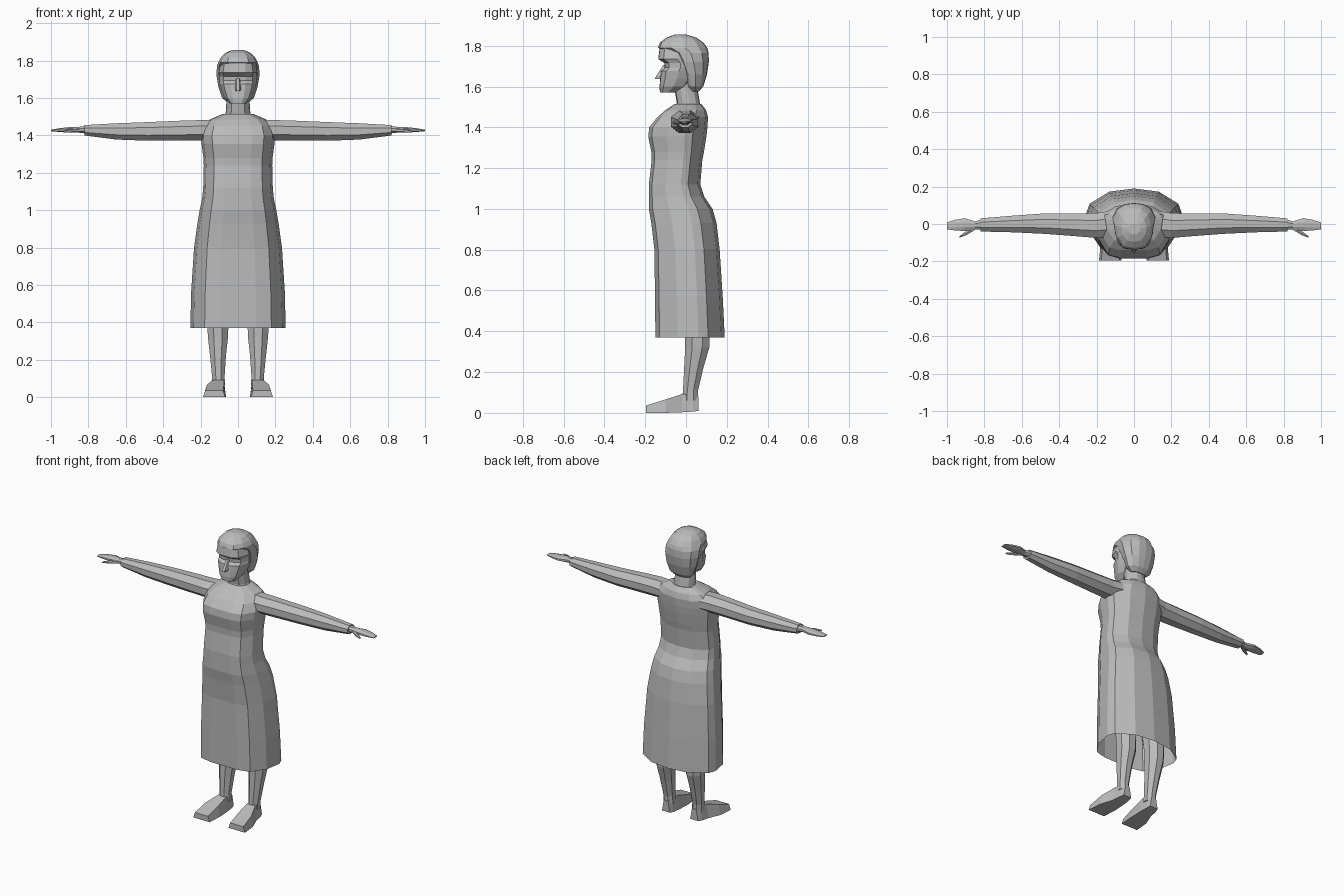
import bpy, bmesh, math

grey = bpy.data.materials.new("plain_grey")
grey.diffuse_color = (0.5, 0.5, 0.5, 1)


def loft(name, rings, cap_start=True, cap_end=True, mirror=False):
    """Skin a list of closed rings, optionally mirrored across x."""
    bm = bmesh.new()
    rows = [[bm.verts.new(p) for p in ring] for ring in rings]
    n = len(rows[0])
    for a, b in zip(rows, rows[1:]):
        for i in range(n):
            j = (i + 1) % n
            bm.faces.new((a[i], a[j], b[j], b[i]))
    if cap_start:
        bm.faces.new(rows[0][::-1])
    if cap_end:
        bm.faces.new(rows[-1])
    bmesh.ops.recalc_face_normals(bm, faces=bm.faces)
    mesh = bpy.data.meshes.new(name)
    bm.to_mesh(mesh)
    bm.free()
    mesh.materials.append(grey)
    ob = bpy.data.objects.new(name, mesh)
    bpy.context.collection.objects.link(ob)
    if mirror:
        ob.modifiers.new("mirror", 'MIRROR').use_mirror_merge = False
    return ob


def section(template, z, w, yf, yb, tilt=0.0):
    """Symmetric horizontal section; template gives half the outline, front to back."""
    half = [(x * w, yf + t * (yb - yf), z + tilt * t) for x, t in template]
    return half + [(-x, y, h) for x, y, h in half[-2:0:-1]]


def oval_z(z, x, y, rx, ry, n=8):
    return [(x + rx * math.cos(a), y + ry * math.sin(a), z)
            for a in (2 * math.pi * (i + .5) / n for i in range(n))]


def oval_x(x, y, z, ry, rz, n=8):
    return [(x, y + ry * math.cos(a), z + rz * math.sin(a))
            for a in (2 * math.pi * (i + .5) / n for i in range(n))]


# Dress: flat front, broad sides towards the back, open hem
BODY = [(0, 0), (.38, 0), (.70, .06), (.93, .32), (1, .62), (.93, .76), (.52, .95), (0, 1)]
dress = [
    (.37, .255, -.15, .19), (.57, .25, -.152, .18), (.80, .235, -.155, .165),
    (.93, .217, -.17, .15), (1.0, .205, -.182, .13), (1.06, .192, -.182, .09),
    (1.12, .186, -.182, .07), (1.24, .183, -.168, .08), (1.28, .185, -.17, .088),
    (1.355, .195, -.185, .10), (1.40, .198, -.18, .105), (1.45, .185, -.14, .108),
    (1.485, .15, -.10, .098), (1.515, .08, -.055, .075)]
loft("dress", [section(BODY, *r) for r in dress], cap_start=False)

# Sleeves: slightly flattened tubes ending in a cuff
sleeves = [(.13, 0, 1.43, .075, .055), (.20, -.008, 1.427, .072, .059),
           (.30, -.005, 1.425, .066, .058), (.48, .002, 1.421, .059, .054),
           (.65, 0, 1.421, .048, .047), (.82, -.005, 1.427, .038, .030)]
loft("sleeve", [oval_x(*r) for r in sleeves], mirror=True)

# Hands with a forward thumb
hand = [(.81, -.003, 1.43, .030, .022), (.85, -.008, 1.43, .024, .017),
        (.905, -.003, 1.43, .037, .015), (.955, -.006, 1.428, .031, .011),
        (1.0, -.01, 1.426, .020, .004)]
loft("hand", [oval_x(*r) for r in hand], mirror=True)
thumb = [(.85, -.02, 1.427, .013, .011), (.895, -.048, 1.424, .013, .010),
         (.932, -.068, 1.421, .005, .005)]
loft("thumb", [oval_x(*r, n=6) for r in thumb], mirror=True)

# Legs
legs = [(.06, .103, .02, .037, .042), (.11, .105, .022, .036, .040),
        (.22, .107, .038, .046, .051), (.32, .107, .055, .058, .064),
        (.40, .108, .056, .062, .066), (.70, .11, .03, .075, .085)]
loft("leg", [oval_z(*r) for r in legs], mirror=True)

# Feet: wedges that widen towards the toes
feet = [(-.195, .068, .187, 0, .036), (-.10, .063, .178, 0, .066),
        (-.02, .064, .148, .003, .092), (.035, .068, .140, .006, .095),
        (.062, .074, .130, .010, .080)]
loft("foot", [[(x0, y, z0), (x1, y, z0), (x1 - .012, y, z1), (x0 + .012, y, z1)]
              for y, x0, x1, z0, z1 in feet], mirror=True)

# Neck
ROUND = [(0, 0), (.55, .04), (.9, .27), (1, .55), (.8, .83), (.42, .97), (0, 1)]
neck = [(1.48, .085, -.06, .08), (1.52, .066, -.045, .068),
        (1.58, .062, -.055, .058), (1.66, .062, -.055, .055)]
loft("neck", [section(ROUND, *r) for r in neck])

# Face: chin, cheeks, recessed eye band and brow
FACE = [(0, 0), (.4, .01), (.78, .14), (1, .5), (.85, .85), (.4, 1), (0, 1)]
face = [(1.57, .045, -.128, -.05), (1.60, .073, -.13, .01), (1.64, .088, -.126, .04),
        (1.675, .098, -.122, .05), (1.692, .10, -.104, .05), (1.715, .10, -.106, .05),
        (1.735, .103, -.136, .05), (1.80, .090, -.128, .05), (1.83, .06, -.09, .03)]
loft("face", [section(FACE, *r) for r in face])

# Nose: small hooked wedge
loft("nose", [[(-.009, -.102, 1.705), (.009, -.102, 1.705), (.007, -.112, 1.705), (-.007, -.112, 1.705)],
              [(-.02, -.115, 1.655), (.02, -.115, 1.655), (.009, -.147, 1.650), (-.009, -.147, 1.650)],
              [(-.016, -.115, 1.636), (.016, -.115, 1.636), (.006, -.152, 1.638), (-.006, -.152, 1.638)]])

# Hair: cap that reaches the forehead on top and sweeps back to the nape
hair = [(1.575, .055, .02, .062), (1.60, .085, .0, .085), (1.66, .105, -.02, .103),
        (1.72, .115, -.055, .112), (1.765, .113, -.085, .111), (1.79, .106, -.138, .104),
        (1.815, .092, -.128, .086), (1.84, .068, -.095, .05), (1.855, .035, -.055, .0)]
loft("hair", [section(ROUND, *r) for r in hair])
